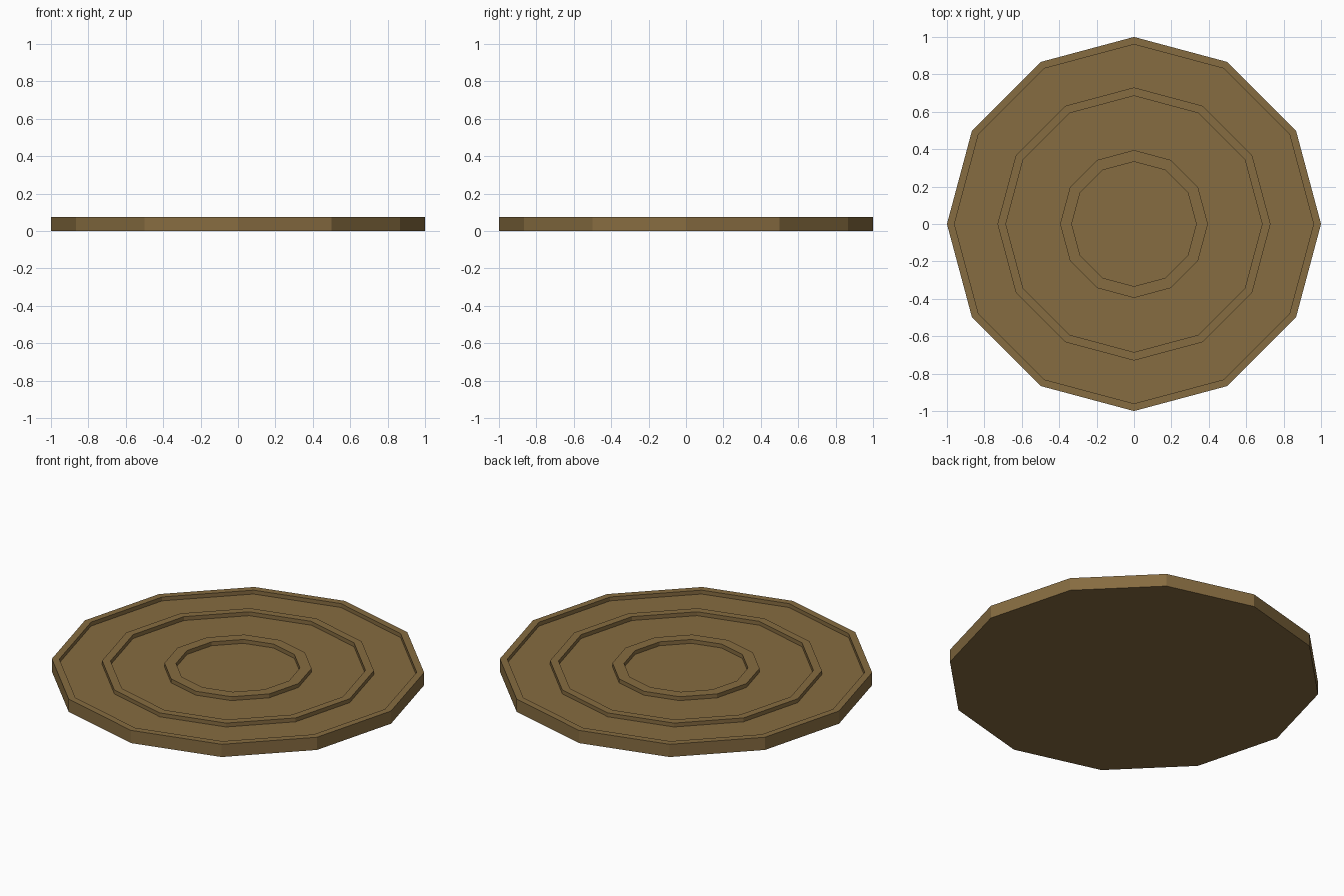
import bpy, bmesh, math

if "Cube" in bpy.data.objects:
    bpy.data.objects.remove(bpy.data.objects["Cube"])

SIDES = 12
TOP, FLOOR = 0.075, 0.052

# Half cross-section (radius, height): base edge, rim, then two raised rings
profile = [(1.0, 0.0), (1.0, TOP), (0.96, TOP), (0.96, FLOOR)]
for outer, inner in ((0.73, 0.685), (0.395, 0.333)):
    profile += [(outer, FLOOR), (outer, TOP), (inner, TOP), (inner, FLOOR)]

# Disc: turn the profile round z in twelve flat sides
bm = bmesh.new()
loops = []
for r, z in profile:
    loops.append([bm.verts.new((r * math.cos(math.tau * i / SIDES),
                                r * math.sin(math.tau * i / SIDES), z))
                  for i in range(SIDES)])
for a, b in zip(loops, loops[1:]):
    for i in range(SIDES):
        j = (i + 1) % SIDES
        bm.faces.new((a[i], a[j], b[j], b[i]))

# Underside and centre floor
bm.faces.new(loops[0][::-1])
bm.faces.new(loops[-1])
bmesh.ops.recalc_face_normals(bm, faces=bm.faces)

mesh = bpy.data.meshes.new("ringed_disc")
bm.to_mesh(mesh)
bm.free()
disc = bpy.data.objects.new("ringed_disc", mesh)
bpy.context.collection.objects.link(disc)

# Brown colour
brown = bpy.data.materials.new("brown")
brown.diffuse_color = (0.24, 0.15, 0.052, 1.0)
brown.use_nodes = True
brown.node_tree.nodes["Principled BSDF"].inputs["Base Color"].default_value = brown.diffuse_color
mesh.materials.append(brown)
